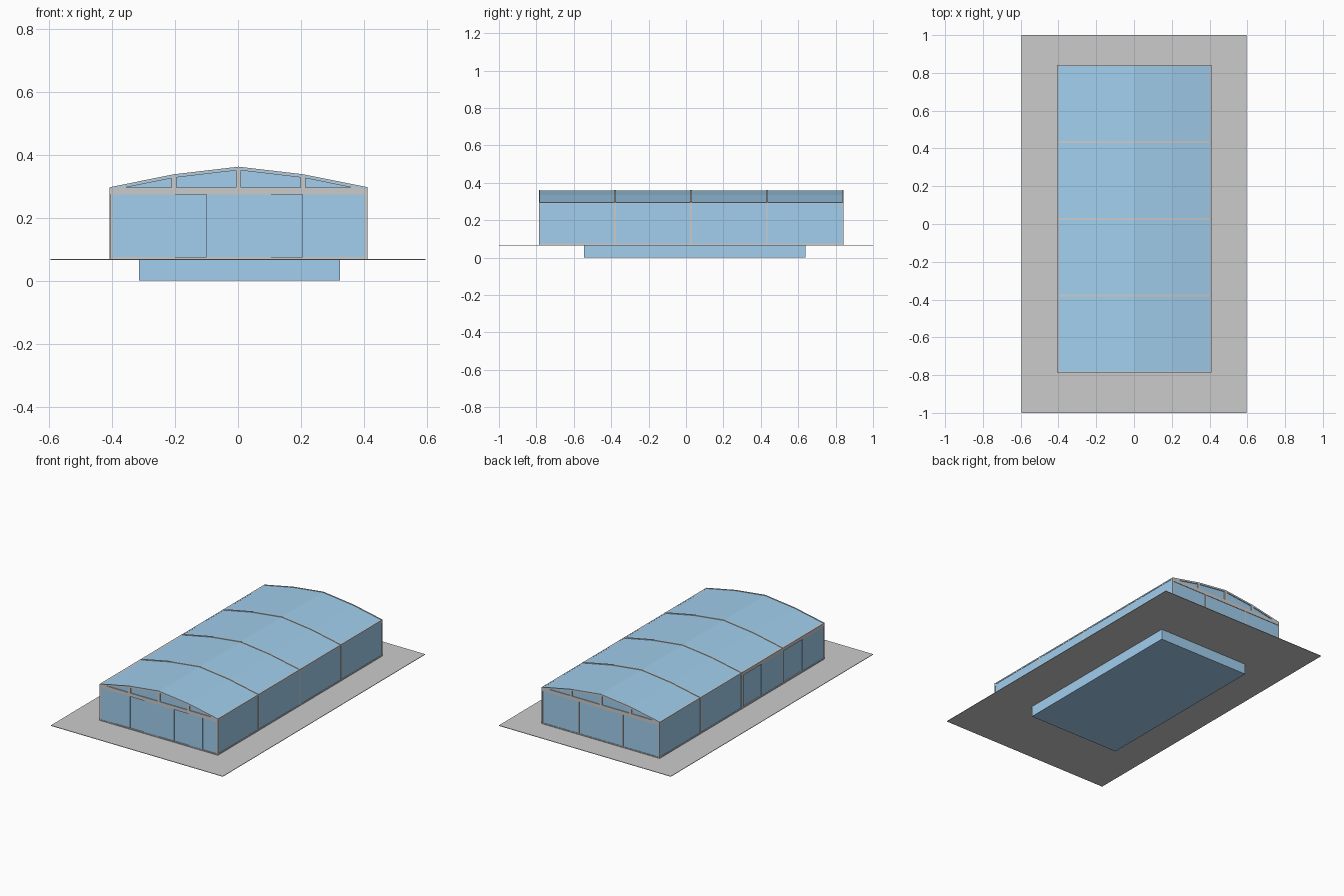
import bpy

if "Cube" in bpy.data.objects:
    bpy.data.objects.remove(bpy.data.objects["Cube"])

glass = bpy.data.materials.new("blue_glass")
glass.diffuse_color = (0.36, 0.62, 0.85, 1)
glass.use_nodes = True
glass.node_tree.nodes["Principled BSDF"].inputs["Base Color"].default_value = glass.diffuse_color

X0, X1, Y0, Y1 = -0.407, 0.411, -0.786, 0.841   # enclosure footprint
FLOOR, EAVE = 0.069, 0.296
RIBS = [Y0 + (Y1 - Y0) * i / 4 for i in range(5)]
ROOF = [(X0, EAVE), (-0.203, 0.337), (0.002, 0.361), (0.207, 0.337), (X1, EAVE)]


def mesh(name, verts, faces, mat=None):
    me = bpy.data.meshes.new(name)
    me.from_pydata(verts, [], faces)
    ob = bpy.data.objects.new(name, me)
    bpy.context.collection.objects.link(ob)
    if mat:
        me.materials.append(mat)
    return ob


def prism(name, prof, y0, y1, mat=None):
    """Extrude a counter-clockwise xz outline from y0 to y1."""
    n = len(prof)
    verts = [(x, y, z) for y in (y0, y1) for x, z in prof]
    faces = [tuple(range(n)), tuple(range(2 * n - 1, n - 1, -1))]
    faces += [(i, i + n, (i + 1) % n + n, (i + 1) % n) for i in range(n)]
    return mesh(name, verts, faces, mat)


def box(name, x0, x1, y0, y1, z0, z1, mat=None):
    return prism(name, [(x0, z0), (x1, z0), (x1, z1), (x0, z1)], y0, y1, mat)


def band(lift, thick):
    """Roof-shaped strip outline, its top lifted above the roof line."""
    return [(x, z + lift - thick) for x, z in ROOF] + [(x, z + lift) for x, z in reversed(ROOF)]


# Pool and the deck around it
PX0, PX1, PY0, PY1 = -0.315, 0.324, -0.546, 0.64
box("pool_water", PX0, PX1, PY0, PY1, 0, FLOOR - 0.001, glass)
D0, D1 = FLOOR - 0.003, FLOOR
box("deck_left", -0.595, PX0, -1, 1, D0, D1)
box("deck_right", PX1, 0.595, -1, 1, D0, D1)
box("deck_front", PX0, PX1, -1, PY0, D0, D1)
box("deck_back", PX0, PX1, PY1, 1, D0, D1)

# Roof panes and arched ribs with their posts
for i in range(4):
    prism(f"roof_pane_{i}", band(-0.002, 0.004), RIBS[i], RIBS[i + 1], glass)
for i, y in enumerate(RIBS):
    a, b = max(Y0, y - 0.005), min(Y1, y + 0.005)
    prism(f"roof_rib_{i}", band(0.001, 0.011), a, b)
    box(f"left_post_{i}", X0, X0 + 0.008, a, b, FLOOR, EAVE)
    box(f"right_post_{i}", X1 - 0.008, X1, a, b, FLOOR, EAVE)

# Right wall: four glazed bays
box("right_sill", X1 - 0.008, X1, Y0, Y1, FLOOR, FLOOR + 0.008)
box("right_eave_rail", X1 - 0.008, X1, Y0, Y1, EAVE - 0.008, EAVE)
for i in range(4):
    box(f"right_pane_{i}", X1 - 0.006, X1 - 0.002, RIBS[i], RIBS[i + 1], FLOOR, EAVE, glass)

# Left wall: two fixed bays at the back, sliding doors at the front
mid = RIBS[2]
box("left_sill", X0, X0 + 0.008, Y0, Y1, FLOOR, FLOOR + 0.008)
box("left_eave_rail", X0, X0 + 0.008, mid, Y1, EAVE - 0.008, EAVE)
box("left_door_beam", X0 - 0.001, X0 + 0.012, Y0, mid, 0.275, EAVE)
box("left_door_jamb", X0 - 0.001, X0 + 0.012, mid - 0.012, mid + 0.005, FLOOR, EAVE)
for i in (2, 3):
    box(f"left_pane_{i}", X0 + 0.002, X0 + 0.006, RIBS[i], RIBS[i + 1], FLOOR, EAVE, glass)
door = (mid - Y0) / 4
for i in range(4):
    d = 0.002 + 0.004 * (i % 2)
    box(f"left_sliding_door_{i}", X0 + d, X0 + d + 0.003, Y0 + door * i,
        Y0 + door * (i + 1) + 0.01, FLOOR, 0.28, glass)

# Gable ends: beam, sill, corner posts, uprights and gable glazing
for end, y, s in (("front", Y0, 1), ("back", Y1, -1)):
    def span(near, far):
        return sorted((y + s * near, y + s * far))
    box(f"{end}_beam", X0, X1, *span(0, 0.014), 0.274, EAVE)
    box(f"{end}_sill", X0, X1, *span(0, 0.012), FLOOR, FLOOR + 0.006)
    for i, (x, z) in enumerate(ROOF[1:4]):
        box(f"{end}_gable_upright_{i}", x - 0.008, x + 0.008, *span(0, 0.01), EAVE - 0.005, z - 0.006)
    prism(f"{end}_gable_glass", [(X0, EAVE - 0.005), (X1, EAVE - 0.005)]
          + [(x, z - 0.003) for x, z in reversed(ROOF)], *span(0.005, 0.008), glass)

# Front sliding doors, staggered on parallel tracks
edges = [X0, -0.3, -0.2, -0.1, 0.002, 0.105, 0.205, 0.305, X1]
for i in range(8):
    y = Y0 + 0.002 + 0.0025 * (i % 3)
    box(f"front_sliding_door_{i}", edges[i], edges[i + 1], y, y + 0.003, FLOOR, 0.28, glass)

# Back wall: three fixed panes with two mullions
box("back_pane", X0, X1, Y1 - 0.007, Y1 - 0.003, FLOOR, 0.28, glass)
for i, x in enumerate((-0.15, 0.155)):
    box(f"back_mullion_{i}", x - 0.004, x + 0.004, Y1 - 0.01, Y1, FLOOR, 0.28)
